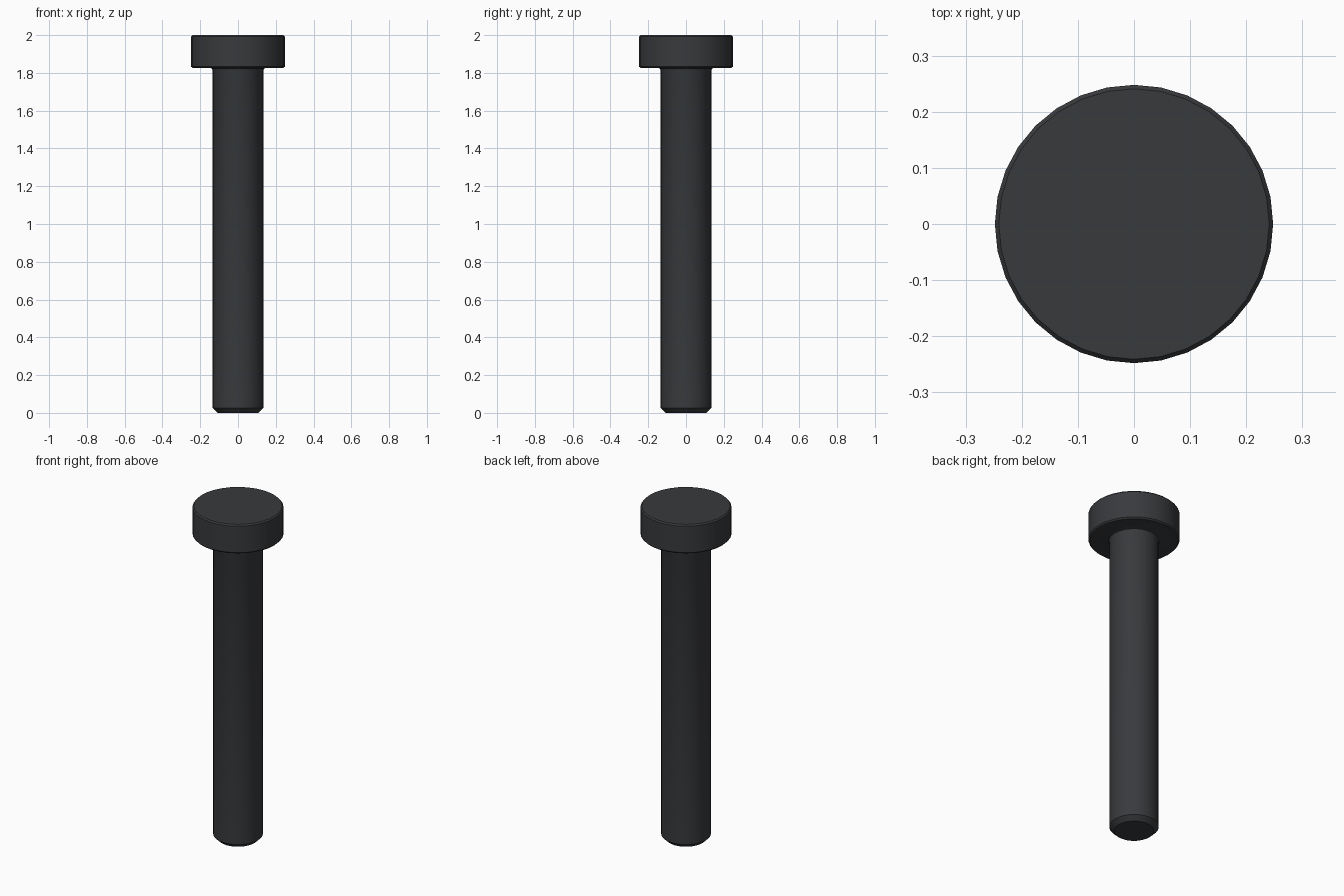
import bpy, bmesh
from math import cos, sin, pi, radians

if "Cube" in bpy.data.objects:
    bpy.data.objects.remove(bpy.data.objects["Cube"])

TOP = 2.0
SEG = 32          # sides of the turned body
SOCKET_SEG = 48   # points around the socket (multiple of 6)
SOCKET_R = 0.105
SOCKET_FLOOR = TOP - 0.11

bm = bmesh.new()


def ring(n, radius, height):
    """Closed loop of verts; radius and height are functions of the angle."""
    angles = [2 * pi * i / n for i in range(n)]
    return [bm.verts.new((radius(a) * cos(a), radius(a) * sin(a), height(a)))
            for a in angles]


def circle(n, r, z):
    return ring(n, lambda a: r, lambda a: z)


def skin(lower, upper):
    n = len(lower)
    for i in range(n):
        j = (i + 1) % n
        bm.faces.new((lower[i], lower[j], upper[j], upper[i]))


def hex_radius(a):
    return SOCKET_R * cos(pi / 6) / cos(a % (pi / 3) - pi / 6)


# shank with chamfered tip, small fillet under the head, chamfered head
profile = [(0.108, 0.0), (0.135, 0.026), (0.135, 1.815), (0.138, 1.822),
           (0.145, 1.825), (0.240, 1.825), (0.248, 1.833),
           (0.248, 1.992), (0.241, TOP)]
body = [circle(SEG, r, z) for r, z in profile]
for lo, hi in zip(body, body[1:]):
    skin(lo, hi)
bm.faces.new(body[0][::-1])

# hex socket: round countersink running down onto six flat walls
rim = circle(SOCKET_SEG, SOCKET_R, TOP)
scallop = ring(SOCKET_SEG, hex_radius,
               lambda a: TOP - 0.002 - 1.2 * (SOCKET_R - hex_radius(a)))
floor = ring(SOCKET_SEG, hex_radius, lambda a: SOCKET_FLOOR)
skin(scallop, rim)
skin(floor, scallop)
bm.faces.new(floor)

# flat top of the head between the outer edge and the socket rim
edges = [e for e in bm.edges if e.is_boundary]
bmesh.ops.bridge_loops(bm, edges=edges)
bmesh.ops.recalc_face_normals(bm, faces=bm.faces[:])

mesh = bpy.data.meshes.new("socket_head_bolt")
bm.to_mesh(mesh)
bm.free()
bolt = bpy.data.objects.new("socket_head_bolt", mesh)
bpy.context.collection.objects.link(bolt)

# dark steel finish
steel = bpy.data.materials.new("dark_steel")
steel.diffuse_color = (0.04, 0.042, 0.046, 1)
steel.use_nodes = True
steel.node_tree.nodes["Principled BSDF"].inputs["Base Color"].default_value = steel.diffuse_color
mesh.materials.append(steel)

bpy.context.view_layer.objects.active = bolt
bolt.select_set(True)
bpy.ops.object.shade_smooth_by_angle(angle=radians(25))
